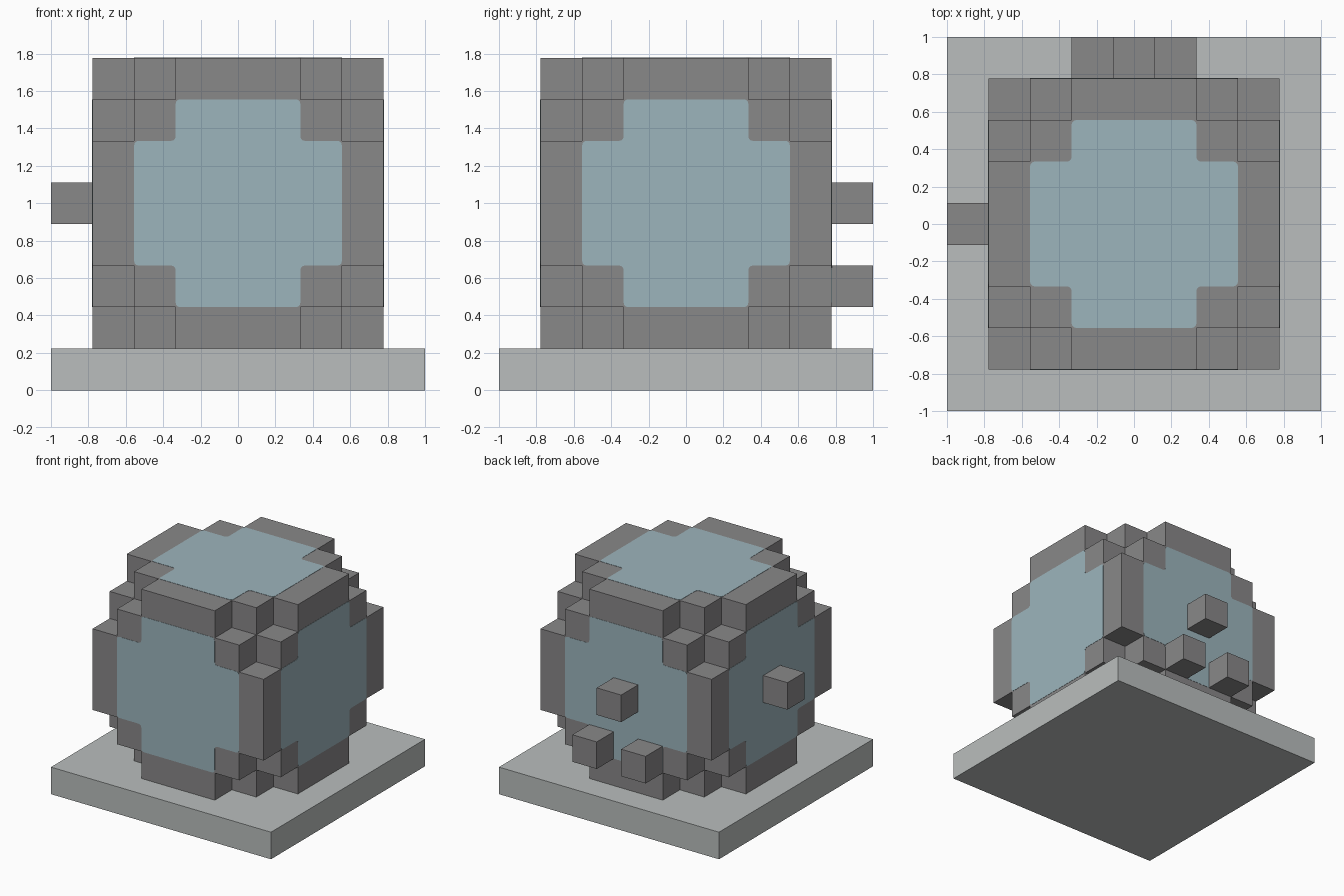
import bpy
import bmesh
from math import pi
from itertools import product
from mathutils import Matrix, Vector

U = 2 / 9                      # edge of one block
CENTRE = Vector((0, 0, 4.5 * U))

if "Cube" in bpy.data.objects:
    bpy.data.objects.remove(bpy.data.objects["Cube"], do_unlink=True)


def material(name, rgb):
    mat = bpy.data.materials.new(name)
    mat.use_nodes = True
    mat.diffuse_color = (*rgb, 1)
    mat.node_tree.nodes["Principled BSDF"].inputs["Base Color"].default_value = (*rgb, 1)
    return mat


stone = material("dark_grey", (0.25, 0.246, 0.25))
slab = material("pale_grey", (0.49, 0.515, 0.51))
glass = material("pale_blue", (0.335, 0.46, 0.505))


def finish(name, bm, mat, location):
    mesh = bpy.data.meshes.new(name)
    bmesh.ops.recalc_face_normals(bm, faces=bm.faces[:])
    bm.to_mesh(mesh)
    bm.free()
    mesh.materials.append(mat)
    obj = bpy.data.objects.new(name, mesh)
    obj.location = location
    bpy.context.collection.objects.link(obj)
    return obj


def box(name, size, location, mat):
    bm = bmesh.new()
    bmesh.ops.create_cube(bm, size=1)
    bmesh.ops.scale(bm, vec=size, verts=bm.verts)
    return finish(name, bm, mat, location)


# Square base slab
box("base", (9 * U, 9 * U, U), (0, 0, U / 2), slab)

# Stepped ball: outer faces of every block inside a sphere
cells = {c for c in product(range(-3, 4), repeat=3) if Vector(c).length_squared < 20}
bm = bmesh.new()
for cell in cells:
    for axis, sign in product(range(3), (-1, 1)):
        out = Vector((0, 0, 0))
        out[axis] = sign
        if tuple(int(v) for v in Vector(cell) + out) in cells:
            continue
        s, t = Vector((0, 0, 0)), Vector((0, 0, 0))
        s[(axis + 1) % 3] = t[(axis + 2) % 3] = 0.5
        mid = Vector(cell) + out / 2
        bm.faces.new([bm.verts.new(p * U) for p in
                      (mid - s - t, mid + s - t, mid + s + t, mid - s + t)])
bmesh.ops.remove_doubles(bm, verts=bm.verts[:], dist=0.001)
bmesh.ops.recalc_face_normals(bm, faces=bm.faces[:])
bmesh.ops.dissolve_limit(bm, angle_limit=0.01, verts=bm.verts[:], edges=bm.edges[:])
finish("stepped_ball", bm, stone, CENTRE)


# Cross-shaped window panes with softened corners
def pane(name, rotation):
    bm = bmesh.new()
    outline = []
    for k in range(4):
        turn = Matrix.Rotation(k * pi / 2, 3, "Z")
        outline += [turn @ Vector(p) for p in
                    ((2.5, 1.5, 3.5), (1.5, 1.5, 3.5), (1.5, 2.5, 3.5))]
    bm.faces.new([bm.verts.new(p * U) for p in outline])
    bmesh.ops.bevel(bm, geom=bm.verts[:], offset=0.024, segments=3,
                    profile=0.5, affect="VERTICES")
    grown = bmesh.ops.extrude_face_region(bm, geom=bm.faces[:])["geom"]
    bmesh.ops.translate(bm, vec=(0, 0, 0.002),
                        verts=[v for v in grown if isinstance(v, bmesh.types.BMVert)])
    bmesh.ops.rotate(bm, matrix=rotation, verts=bm.verts[:])
    finish(name, bm, glass, CENTRE)


pane("top_window", Matrix.Identity(3))
tilt = Matrix.Rotation(pi / 2, 3, "X")
for k, side in enumerate(("front", "left", "back", "right")):
    pane(side + "_window", Matrix.Rotation(k * pi / 2, 3, "Z") @ tilt)

# Single blocks standing out from the back and one side
for name, cell in (("back_upper_block", (0, 4, 0)),
                   ("back_lower_left_block", (1, 4, -2)),
                   ("back_lower_right_block", (-1, 4, -2)),
                   ("right_block", (-4, 0, 0))):
    box(name, (U, U, U), CENTRE + Vector(cell) * U, stone)
